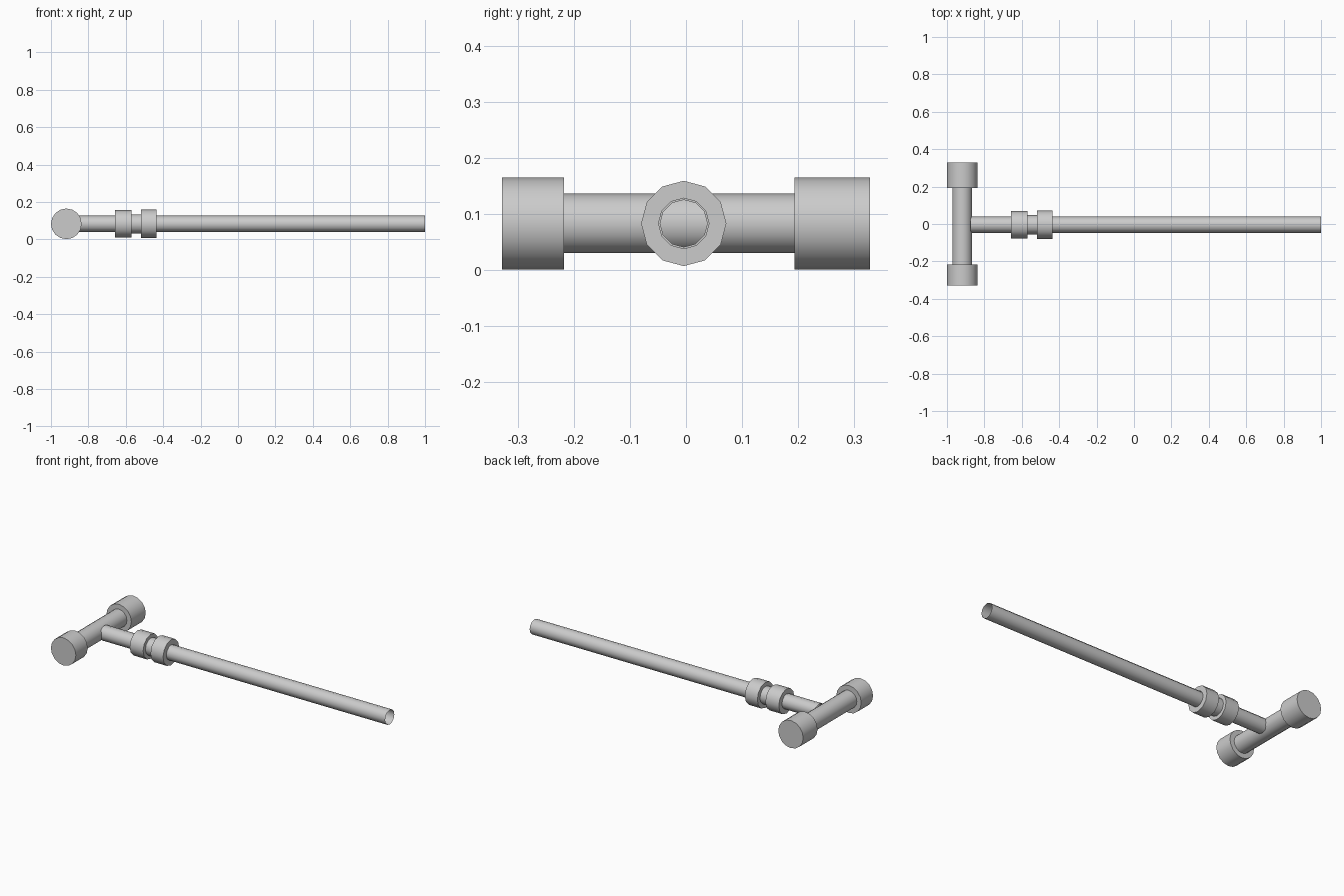
import bpy
from math import cos, sin, pi, radians

if "Cube" in bpy.data.objects:
    bpy.data.objects.remove(bpy.data.objects["Cube"])

Z = 0.083          # shared axis height
HEAD_X = -0.918    # head centre along x
SHAFT_Y = -0.004   # shaft centre along y


def tube(name, axis, start, end, radius, sides, across, caps=True):
    """Straight cylinder along x or y; vertices start at the top."""
    verts = []
    for pos in (start, end):
        for i in range(sides):
            a = 2 * pi * i / sides
            u, z = across + radius * sin(a), Z + radius * cos(a)
            verts.append((pos, u, z) if axis == 'x' else (u, pos, z))
    faces = []
    for i in range(sides):
        j = (i + 1) % sides
        f = (i, j, sides + j, sides + i)
        faces.append(f if axis == 'y' else f[::-1])
    if caps:
        low, high = tuple(range(sides)), tuple(range(sides, 2 * sides))
        faces += [low[::-1], high] if axis == 'y' else [low, high[::-1]]
    mesh = bpy.data.meshes.new(name)
    mesh.from_pydata(verts, [], faces)
    mesh.update()
    obj = bpy.data.objects.new(name, mesh)
    bpy.context.collection.objects.link(obj)
    bpy.ops.object.select_all(action='DESELECT')
    obj.select_set(True)
    bpy.context.view_layer.objects.active = obj
    # consistent outward normals
    bpy.ops.object.mode_set(mode='EDIT')
    bpy.ops.mesh.select_all(action='SELECT')
    bpy.ops.mesh.normals_make_consistent(inside=False)
    bpy.ops.object.mode_set(mode='OBJECT')
    bpy.ops.object.shade_smooth_by_angle(angle=radians(40))
    return obj


# Crosswise head bar with a wide cap at each end
tube("head_bar", 'y', -0.217, 0.193, 0.053, 16, HEAD_X, caps=False)
tube("head_cap_front", 'y', -0.328, -0.217, 0.082, 16, HEAD_X)
tube("head_cap_back", 'y', 0.193, 0.328, 0.082, 16, HEAD_X)

# Long open-ended shaft running out of the head
tube("shaft", 'x', -0.875, 1.0, 0.0435, 12, SHAFT_Y, caps=False)

# Pair of collars joined by a short sleeve
tube("collar_inner", 'x', -0.658, -0.570, 0.073, 12, SHAFT_Y).data
tube("collar_sleeve", 'x', -0.570, -0.519, 0.051, 12, SHAFT_Y, caps=False)
tube("collar_outer", 'x', -0.519, -0.437, 0.076, 12, SHAFT_Y)

# Cut the collar end faces into rings so the open shaft bore stays clear
import bmesh
for name in ("collar_inner", "collar_outer"):
    mesh = bpy.data.objects[name].data
    bm = bmesh.new()
    bm.from_mesh(mesh)
    ends = [f for f in bm.faces if len(f.verts) > 4]
    bmesh.ops.inset_individual(bm, faces=ends, thickness=0.031)
    bmesh.ops.delete(bm, geom=ends, context='FACES')
    bm.to_mesh(mesh)
    bm.free()
